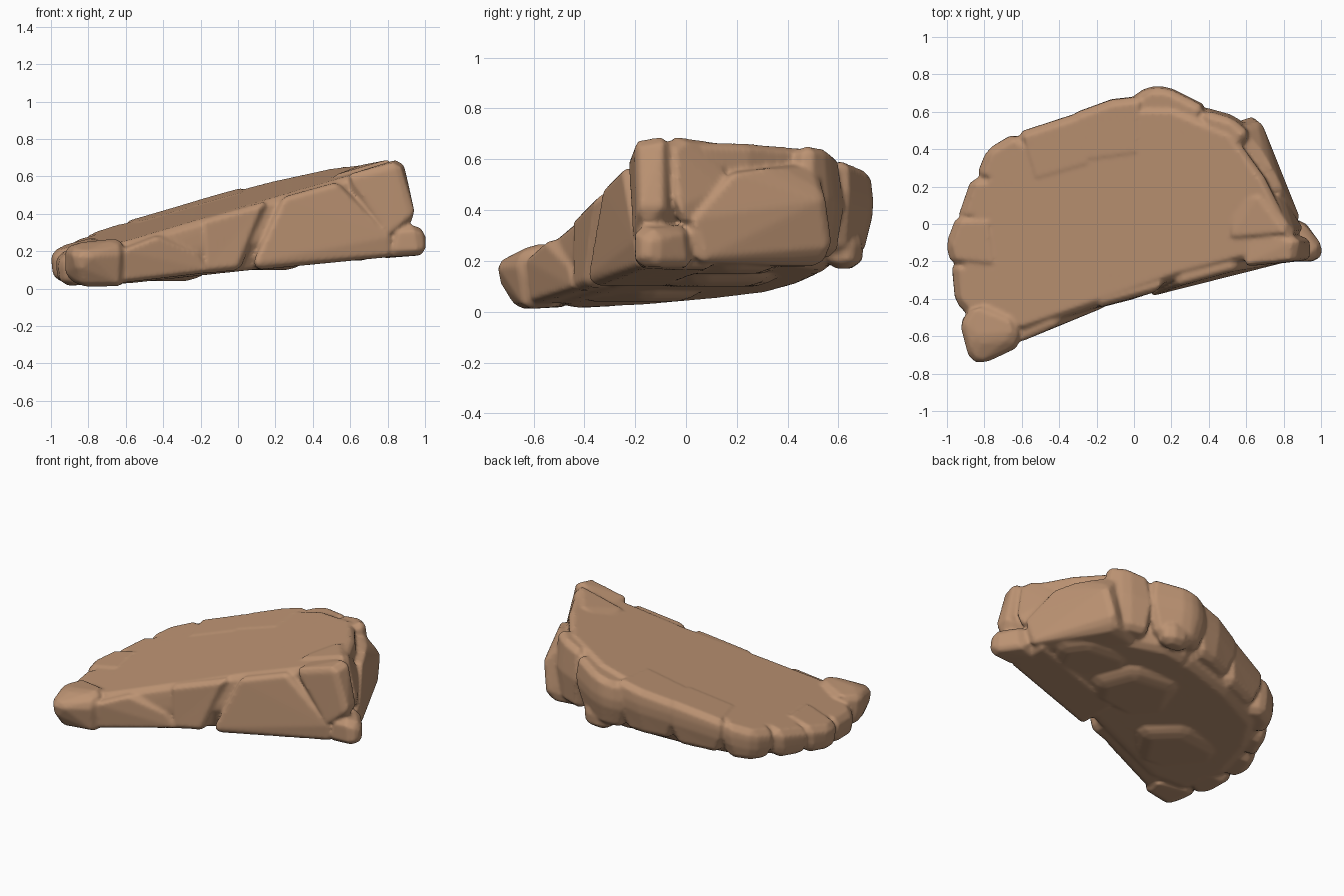
import bpy, bmesh, math, random
from mathutils import Vector

random.seed(4)
if "Cube" in bpy.data.objects:
    bpy.data.objects.remove(bpy.data.objects["Cube"], do_unlink=True)

# Sandstone colour
stone_mat = bpy.data.materials.new("tan stone")
stone_mat.use_nodes = True
tan = (0.5, 0.29, 0.17, 1)
stone_mat.diffuse_color = tan
shader = stone_mat.node_tree.nodes["Principled BSDF"]
shader.inputs["Base Color"].default_value = tan
shader.inputs["Roughness"].default_value = 0.9

blocks = []


def top_z(x, y):
    return 0.465 + 0.26 * x + 0.1 * y


def base_z(x, y):
    return 0.11 + 0.085 * x + 0.07 * y


def stone(name, points, bevel=0.03):
    """Convex block around the points, with worn edges."""
    bm = bmesh.new()
    for p in points:
        bm.verts.new(p)
    result = bmesh.ops.convex_hull(bm, input=bm.verts)
    inner = [g for g in result["geom_interior"] if isinstance(g, bmesh.types.BMVert)]
    bmesh.ops.delete(bm, geom=inner, context="VERTS")
    bmesh.ops.dissolve_limit(bm, angle_limit=math.radians(7), verts=bm.verts, edges=bm.edges)
    bmesh.ops.recalc_face_normals(bm, faces=bm.faces)
    mesh = bpy.data.meshes.new(name)
    bm.to_mesh(mesh)
    bm.free()
    mesh.materials.append(stone_mat)
    obj = bpy.data.objects.new(name, mesh)
    bpy.context.collection.objects.link(obj)
    mod = obj.modifiers.new("worn edges", "BEVEL")
    mod.width = bevel
    mod.segments = 1
    mod.limit_method = "ANGLE"
    mod.angle_limit = math.radians(15)
    bpy.context.view_layer.objects.active = obj
    bpy.ops.object.modifier_apply(modifier=mod.name)
    blocks.append(obj)


def layered(name, outline, top=0.95, foot=0.9, lift=0, drop=0, waist=0.45):
    """Block with a widest middle ring between the sloping top and base."""
    cx = sum(p[0] for p in outline) / len(outline)
    cy = sum(p[1] for p in outline) / len(outline)
    points = []
    for px, py in outline:
        for scale, level in ((foot, 0), (1, waist), (top, 1)):
            x, y = cx + (px - cx) * scale, cy + (py - cy) * scale
            low, high = base_z(x, y) + drop, top_z(x, y) + lift
            points.append((x, y, low + (high - low) * level))
    stone(name, points)


def lump(name, centre, size):
    """Small irregular stone, slightly jittered six-sided rings."""
    points = []
    for i in range(6):
        a = math.tau * i / 6 + random.uniform(-0.25, 0.25)
        for r, h in ((0.7, -1), (1, -0.2), (0.75, 1)):
            points.append(Vector(centre) + Vector(
                (math.cos(a) * r * size[0], math.sin(a) * r * size[1], h * size[2])))
    stone(name, points)


def panel(name, front, depth):
    """Face block: a front polygon extended back into the slab."""
    stone(name, front + [(x, y + depth, z) for x, y, z in front], 0.025)


# Two main slabs that carry the sloping top
layered("high_slab", [(0, -.36), (.5, -.23), (.84, -.14), (.81, .05), (.71, .25),
                      (.53, .5), (.2, .64), (0, .64), (-.3, .3), (-.3, -.3)], .97, .83)
layered("low_slab", [(.3, -.28), (-.2, -.43), (-.6, -.59), (-.86, -.55), (-.95, -.2),
                     (-.87, .15), (-.72, .4), (-.35, .55), (.1, .65), (.3, .5)], .97, .83)

# Broken front face
panel("front_high_panel", [(.24, -.33, .49), (.53, -.25, .57), (.83, -.2, .28),
                           (.82, -.19, .17), (.1, -.37, .1), (.08, -.39, .14)], .3)
panel("front_middle_panel", [(-.19, -.45, .08), (-.2, -.45, .37), (.16, -.35, .47),
                             (.01, -.4, .1)], .25)
panel("front_low_panel", [(-.63, -.62, .03), (-.63, -.64, .21), (-.42, -.55, .29),
                          (-.2, -.46, .2), (-.12, -.43, .09)], .2)

# Low end corner and the tall end corner
stone("low_corner", [(-.88, -.73, .2), (-.8, -.75, .19), (-.86, -.74, .12), (-.93, -.54, .22),
                     (-.93, -.52, .07), (-.61, -.66, .2), (-.84, -.67, .01), (-.62, -.63, .01),
                     (-.62, -.6, .27), (-.83, -.62, .25), (-.85, -.42, .24), (-.65, -.5, .27),
                     (-.85, -.45, .02), (-.6, -.5, .02)])
stone("high_corner", [(.56, -.23, .6), (.86, -.2, .68), (.95, -.19, .38), (.8, -.21, .25),
                      (.95, -.08, .38), (.88, -.08, .7), (.6, .0, .61), (.7, 0, .3)])
stone("high_side_block", [(.86, -.07, .705), (.68, .17, .67), (.78, .17, .5), (.89, .0, .33),
                          (.92, -.05, .4), (.5, -.1, .6), (.5, .15, .59), (.6, 0, .3)])
stone("corner_knob", [(.8, -.2, .17), (.84, -.2, .33), (.97, -.2, .34), (.99, -.2, .18),
                      (1.01, -.12, .31), (1.01, -.13, .18), (.9, .03, .18), (.9, .01, .34),
                      (.75, 0, .16), (.75, 0, .34)])

# Broad end face leaning outwards, with its lower edge
stone("end_face_block", [(.8, .17, .55), (.56, .51, .59), (.9, .0, .36), (.88, .05, .2),
                         (.68, .55, .45), (.64, .58, .24), (.72, .32, .58), (.6, .53, .18),
                         (.3, .1, .48), (.3, .45, .48), (.4, .1, .17), (.78, .0, .18),
                         (.4, .5, .18)])
stone("end_upper_ledge", [(.7, .14, .65), (.5, .48, .645), (.53, .52, .56), (.76, .12, .53),
                          (.3, .3, .54), (.4, .1, .54)])

# Row of stones along the back
layered("back_right_stone", [(.36, .63), (.54, .58), (.65, .48), (.5, .3), (.3, .4)],
        .82, .8, -.01, .03, .5)
layered("back_peak_stone", [(-.03, .67), (.07, .74), (.18, .74), (.4, .63), (.3, .35), (0, .35)],
        .9, .72, -.02, .05, .55)
layered("back_middle_stone", [(-.34, .59), (-.12, .67), (.06, .69), (.05, .35), (-.3, .3)],
        .94, .68, .005, .05, .6)
layered("back_left_stone", [(-.63, .49), (-.5, .54), (-.26, .61), (-.2, .3), (-.55, .2)],
        .94, .68, .005, .03, .6)
lump("back_foot_knob", (.2, .62, .25), (.13, .1, .08))

# Stones around the low end
layered("end_back_stone", [(-.85, .25), (-.79, .4), (-.64, .49), (-.5, .4), (-.65, .15)],
        .92, .72, 0, .02, .55)
layered("end_middle_stone", [(-.95, .02), (-.87, .12), (-.87, .25), (-.7, .25), (-.7, 0)],
        .93, .75, 0, .02, .55)
layered("end_tip_stone", [(-1.01, -.11), (-.95, .05), (-.75, .05), (-.72, -.25), (-.98, -.22)],
        .93, .8, .01, .02, .55)
layered("end_front_stone", [(-.98, -.2), (-.96, -.42), (-.88, -.5), (-.7, -.4), (-.7, -.2)],
        .92, .8, 0, .01)

# Flat faceted lumps under the slab
lump("low_underside", (-.5, -.2, .1), (.38, .3, .06))
lump("middle_underside", (.05, .1, .17), (.36, .32, .07))
lump("high_underside", (.45, .15, .22), (.36, .28, .07))

# Fuse the stones into one worn rock
bpy.ops.object.select_all(action="DESELECT")
for block in blocks:
    block.select_set(True)
rock = blocks[0]
bpy.context.view_layer.objects.active = rock
bpy.ops.object.join()
rock.name = "sloping_rock"
fuse = rock.modifiers.new("fuse", "REMESH")
fuse.mode = "VOXEL"
fuse.voxel_size = 0.011
fuse.use_smooth_shade = True
wear = rock.modifiers.new("wear", "SMOOTH")
wear.factor = 0.5
wear.iterations = 4
